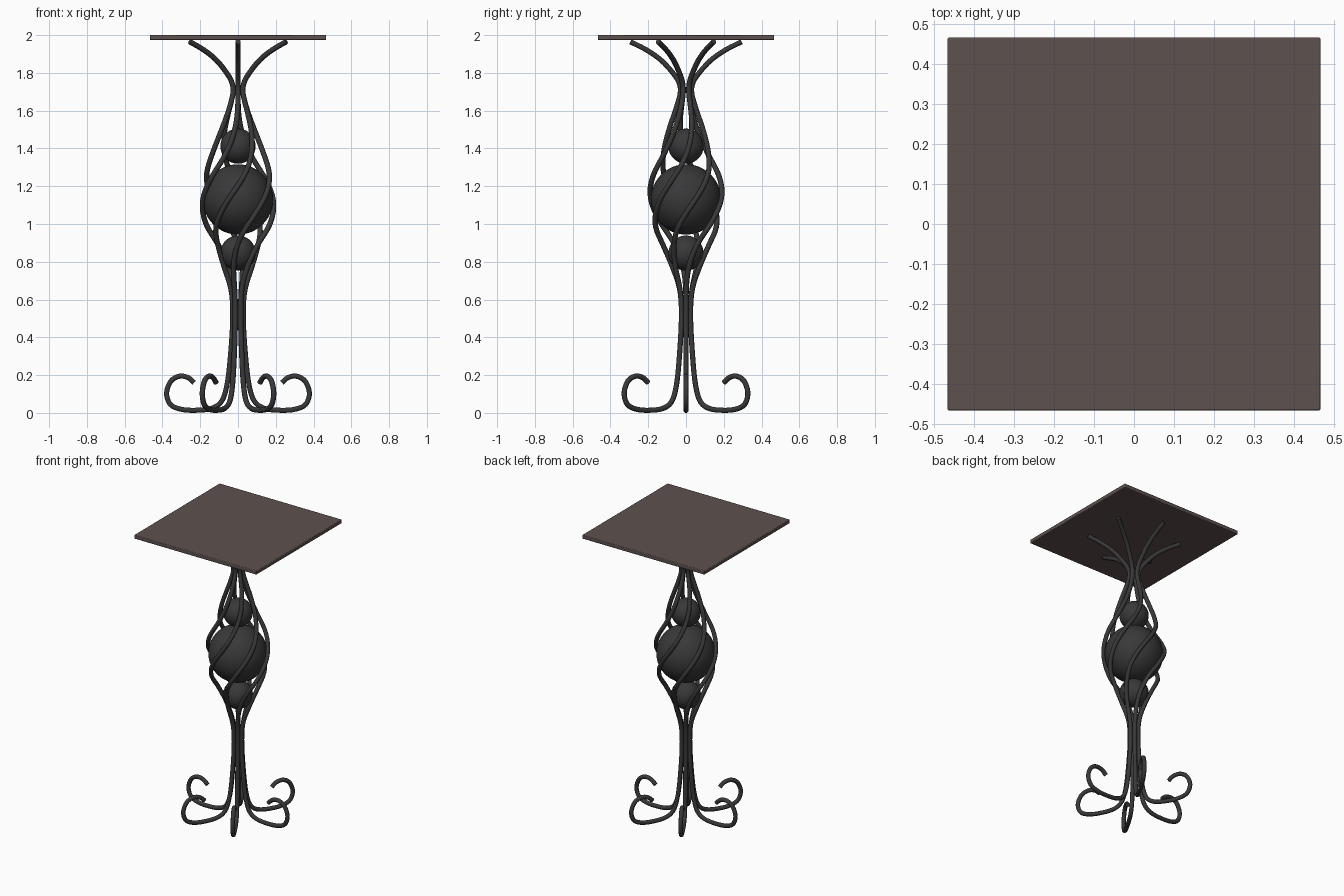
import bpy
from math import sin, cos, pi, radians
from mathutils import Vector

if "Cube" in bpy.data.objects:
    bpy.data.objects.remove(bpy.data.objects["Cube"])


def material(name, rgb):
    m = bpy.data.materials.new(name)
    m.diffuse_color = (*rgb, 1)
    m.use_nodes = True
    m.node_tree.nodes["Principled BSDF"].inputs["Base Color"].default_value = m.diffuse_color
    return m


IRON = material("dark_iron", (0.04, 0.04, 0.04))
WOOD = material("dark_wood", (0.11, 0.083, 0.077))
ROD_R = 0.014

# Rod profile (distance from axis, height), from foot scroll to table top
PROFILE = [(0.232, 0.16), (0.265, 0.187), (0.31, 0.194), (0.355, 0.168),
           (0.378, 0.105), (0.358, 0.045), (0.30, 0.019), (0.22, 0.014),
           (0.14, 0.024), (0.088, 0.06), (0.06, 0.14), (0.042, 0.28),
           (0.028, 0.5), (0.037, 0.65), (0.078, 0.78), (0.122, 0.89),
           (0.172, 1.0), (0.193, 1.13), (0.178, 1.25), (0.14, 1.36),
           (0.095, 1.49), (0.05, 1.62), (0.03, 1.70), (0.04, 1.755),
           (0.078, 1.81), (0.135, 1.87), (0.21, 1.922), (0.295, 1.965)]


def smooth_path(pts, steps=6):
    """Catmull-Rom interpolation through the points."""
    p = [Vector(q) for q in pts]
    p = [2 * p[0] - p[1]] + p + [2 * p[-1] - p[-2]]
    out = []
    for i in range(1, len(p) - 2):
        a, b, c, d = p[i - 1:i + 3]
        for s in range(steps):
            t = s / steps
            out.append(0.5 * (2 * b + (c - a) * t + (2 * a - 5 * b + 4 * c - d) * t * t
                              + (3 * b - a - 3 * c + d) * t ** 3))
    return out + [p[-2]]


def twist(z):
    """Rods turn 150 degrees while passing around the balls."""
    t = min(max((z - 0.58) / 1.10, 0), 1)
    return radians(150) * t * t * (3 - 2 * t)


# Six twisted scroll rods
path = smooth_path(PROFILE)
for k in range(6):
    cu = bpy.data.curves.new(f"scroll_rod_{k + 1}", 'CURVE')
    cu.dimensions = '3D'
    cu.bevel_depth = ROD_R
    cu.bevel_resolution = 3
    cu.use_fill_caps = True
    sp = cu.splines.new('POLY')
    sp.points.add(len(path) - 1)
    for pt, (r, z) in zip(sp.points, path):
        a = k * pi / 3 + twist(z)
        pt.co = (r * cos(a), r * sin(a), z, 1)
    sp.use_smooth = True
    cu.materials.append(IRON)
    ob = bpy.data.objects.new(cu.name, cu)
    bpy.context.collection.objects.link(ob)
    bpy.ops.object.select_all(action='DESELECT')
    ob.select_set(True)
    bpy.context.view_layer.objects.active = ob
    bpy.ops.object.convert(target='MESH')
    bpy.ops.object.shade_smooth_by_angle(angle=radians(50))

# Balls caged inside the rods
for name, r, z in (("lower_ball", 0.093, 0.846), ("large_ball", 0.186, 1.13),
                   ("upper_ball", 0.093, 1.412)):
    bpy.ops.mesh.primitive_uv_sphere_add(segments=48, ring_count=24, radius=r, location=(0, 0, z))
    ob = bpy.context.object
    ob.name = name
    ob.data.materials.append(IRON)
    bpy.ops.object.shade_smooth()

# Square table top with slightly softened edges
bpy.ops.mesh.primitive_cube_add(size=1, location=(0, 0, 1.987))
top = bpy.context.object
top.name = "table_top"
top.scale = (0.934, 0.934, 0.026)
bpy.ops.object.transform_apply(location=False, rotation=False, scale=True)
bev = top.modifiers.new("soft_edge", 'BEVEL')
bev.width = 0.004
bev.segments = 2
top.data.materials.append(WOOD)
bpy.ops.object.shade_smooth_by_angle(angle=radians(30))
